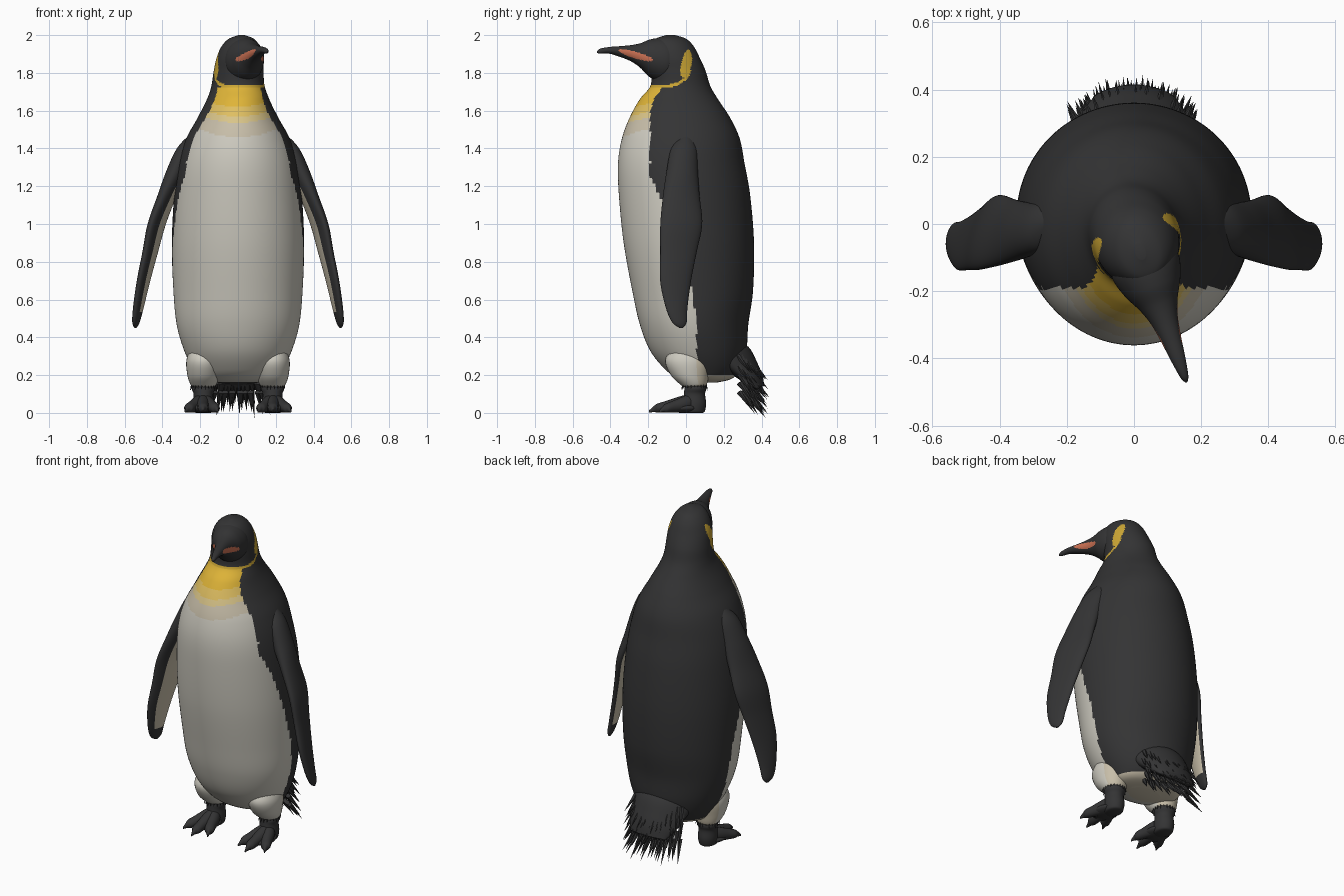
import bpy, bmesh, math, random
from mathutils import Vector, Matrix

random.seed(4)
if "Cube" in bpy.data.objects:
    bpy.data.objects.remove(bpy.data.objects["Cube"], do_unlink=True)

COLOURS = {
    "charcoal": (0.034, 0.034, 0.035), "belly_white": (0.62, 0.60, 0.53),
    "beige": (0.58, 0.52, 0.40), "pale_yellow": (0.70, 0.56, 0.25),
    "soft_yellow": (0.74, 0.52, 0.12), "yellow": (0.74, 0.46, 0.04),
    "amber": (0.60, 0.38, 0.035), "coral": (0.62, 0.17, 0.09),
}
NAMES = list(COLOURS)
MATS = []
for key, rgb in COLOURS.items():
    m = bpy.data.materials.new(key)
    m.use_nodes = True
    m.diffuse_color = (*rgb, 1)
    bsdf = m.node_tree.nodes["Principled BSDF"]
    bsdf.inputs["Base Color"].default_value = (*rgb, 1)
    bsdf.inputs["Roughness"].default_value = 0.8
    MATS.append(m)

YAW = math.radians(19.5)
PIVOT = Vector((0, -0.03, 0))
TURN = Matrix.Rotation(YAW, 3, 'Z')


def smooth_stations(pts, n):
    """Catmull-Rom resampling of tuples, n steps per span."""
    out = []
    for i in range(len(pts) - 1):
        a, b, c, d = (pts[max(0, min(len(pts) - 1, i + k))] for k in (-1, 0, 1, 2))
        for s in range(n):
            t = s / n
            out.append([0.5 * (2 * q + (r - p) * t + (2 * p - 5 * q + 4 * r - w) * t * t
                               + (3 * q - p - 3 * r + w) * t ** 3)
                        for p, q, r, w in zip(a, b, c, d)])
    out.append(list(pts[-1]))
    return out


def finish(name, bm, smooth=True):
    bmesh.ops.recalc_face_normals(bm, faces=bm.faces)
    me = bpy.data.meshes.new(name)
    for m in MATS:
        me.materials.append(m)
    bm.to_mesh(me)
    bm.free()
    for p in me.polygons:
        p.use_smooth = smooth
    ob = bpy.data.objects.new(name, me)
    bpy.context.collection.objects.link(ob)
    return ob


def loft(name, stations, ring, segs, paint=lambda c, a: "charcoal"):
    """Skin rings; ring(station, angle) gives a point, paint picks a colour."""
    bm = bmesh.new()
    step = 2 * math.pi / segs
    rows = [[bm.verts.new(ring(s, j * step)) for j in range(segs)] for s in stations]
    for lo, hi in zip(rows, rows[1:]):
        for j in range(segs):
            k = (j + 1) % segs
            f = bm.faces.new((lo[j], lo[k], hi[k], hi[j]))
            f.material_index = NAMES.index(paint(f.calc_center_median(), (j + 0.5) * step))
    for row in (rows[0], rows[-1]):
        f = bm.faces.new(row)
        f.material_index = NAMES.index(paint(f.calc_center_median(), 0))
    return finish(name, bm)


def lerp_table(table, z):
    for (z0, v0), (z1, v1) in zip(table, table[1:]):
        if z <= z1:
            return v0 + (v1 - v0) * max(0, (z - z0) / (z1 - z0))
    return table[-1][1]


# Body, neck and head: height, front y, back y, half width
BODY = [(.16, .02, .16, .10), (.18, -.04, .24, .19), (.23, -.11, .29, .235),
        (.33, -.19, .32, .285), (.47, -.245, .33, .325), (.65, -.285, .355, .342),
        (.9, -.33, .36, .35), (1.15, -.355, .34, .338), (1.32, -.36, .31, .315),
        (1.45, -.34, .285, .275), (1.56, -.30, .235, .215), (1.66, -.245, .17, .165),
        (1.73, -.19, .13, .14), (1.81, -.185, .105, .13), (1.88, -.19, .072, .122),
        (1.94, -.185, .04, .10), (1.98, -.165, 0, .065), (2.0, -.11, -.06, .015)]
# Height and y of the edge between dark back and pale front
EDGE = [(.13, .06), (.5, .055), (.65, .03), (.9, -.05), (1.15, -.14), (1.25, -.19),
        (1.6, -.19), (1.66, -.17), (1.73, -.12)]
HOOD = [(-.13, 1.73), (-.09, 1.742), (-.04, 1.775), (-.01, 1.82)]


def body_ring(s, a):
    z, front, back, rx = s
    p = Vector((rx * math.cos(a), (front + back) / 2 + (back - front) / 2 * math.sin(a), z))
    t = max(0, min(1, (z - 1.58) / 0.24))
    rot = Matrix.Rotation(YAW * t * t * (3 - 2 * t), 3, 'Z')
    return PIVOT + rot @ (p - PIVOT)


def body_paint(c, a):
    if c.z > 1.725:
        q = TURN.inverted() @ (c - PIVOT) + PIVOT
        ear_y = (q.y + .038 - (c.z - 1.855) * .25) / .03
        if abs(q.x) > .05 and ear_y ** 2 + ((c.z - 1.85) / .075) ** 2 < 1:
            return "amber"
        if q.y < -.015 and abs(c.z - lerp_table(HOOD, q.y)) < .009:
            return "amber"
        return "charcoal"
    if c.z < .2 and c.y > .05:
        return "beige"
    if c.y > lerp_table(EDGE, c.z):
        return "charcoal"
    s = c.z - c.x * c.x
    for level, colour in ((1.62, "yellow"), (1.57, "soft_yellow"), (1.535, "pale_yellow"),
                          (1.46, "beige")):
        if s > level:
            return colour
    return "belly_white"


loft("body", smooth_stations(BODY, 12), body_ring, 128, body_paint)

# Face and beak: distance forward, top z, bottom z, half width
BEAK = [(.04, 1.97, 1.78, .085), (.10, 1.985, 1.75, .105), (.165, 1.978, 1.775, .088),
        (.22, 1.958, 1.825, .06), (.27, 1.948, 1.858, .042), (.33, 1.942, 1.882, .031),
        (.40, 1.937, 1.902, .021), (.45, 1.928, 1.902, .012), (.468, 1.914, 1.906, .003)]


def beak_ring(s, a):
    d, top, bottom, hw = s
    p = Vector((hw * math.cos(a), -d, (top + bottom) / 2 + (top - bottom) / 2 * math.sin(a)))
    return PIVOT + TURN @ p


def beak_paint(c, a):
    d = -(TURN.inverted() @ (c - PIVOT)).y
    t = (d - .18) / .175
    if 0 < t < 1 and abs(c.z - 1.868 - .052 * t) < .036 * math.sqrt(t * (1 - t)):
        return "coral"
    return "charcoal"


loft("beak", smooth_stations(BEAK, 10), beak_ring, 72, beak_paint)

# Flippers: height, x, y, half chord, half thickness
FLIPPER = [(1.47, .23, 0, .03, .03), (1.4, .272, -.01, .07, .05), (1.28, .322, -.02, .085, .055),
           (1.15, .375, -.025, .10, .045), (1.0, .43, -.025, .115, .038),
           (.85, .465, -.04, .10, .032), (.7, .5, -.055, .085, .028),
           (.56, .527, -.05, .06, .024), (.48, .54, -.035, .04, .017), (.45, .543, -.025, .01, .005)]


def flipper_paint(c, a):
    inner = math.sin(a) < 0 and -.93 < math.cos(a) < .5
    return "beige" if inner and .54 < c.z < 1.2 else "charcoal"


# Thighs and ankles: height, y, half width, half depth
THIGH = [(.36, .02, .06, .08), (.28, .01, .09, .12), (.2, .02, .085, .10), (.15, .04, .068, .07),
         (.135, .045, .05, .05)]
ANKLE = [(.17, .05, .05, .05), (.13, .05, .062, .058), (.10, .045, .052, .056),
         (.05, .045, .055, .062), (.01, .04, .05, .06), (0, .04, .04, .05)]
# Toe: fraction along, height, half width, half height
TOE = [(0, .062, .03, .045), (.3, .048, .036, .042), (.6, .034, .03, .032), (.8, .026, .027, .025),
       (.88, .022, .014, .018), (1, .008, .003, .006)]


def spike(bm, base, direction, length, radius):
    """One slim pointed feather."""
    rot = direction.to_track_quat('Z', 'Y').to_matrix().to_4x4()
    mat = Matrix.Translation(base + direction.normalized() * length / 2) @ rot
    bmesh.ops.create_cone(bm, cap_ends=True, segments=5, radius1=radius, radius2=0,
                          depth=length, matrix=mat)


for side, label in ((1, "left"), (-1, "right")):
    def flipper_ring(s, a):
        z, x, y, chord, thick = s
        u, v = chord * math.cos(a), thick * math.sin(a)
        return Vector((side * (x + .28 * u + .96 * v), y - .96 * u + .28 * v, z))

    def leg_ring(s, a):
        z, y, hw, hd = s
        return Vector((side * .183 + hw * math.cos(a), y + hd * math.sin(a), z))

    loft(label + "_flipper", smooth_stations(FLIPPER, 8), flipper_ring, 48, flipper_paint)
    loft(label + "_thigh", smooth_stations(THIGH, 6), leg_ring, 32,
         lambda c, a: "belly_white" if c.y < .06 else "beige")
    loft(label + "_ankle", smooth_stations(ANKLE, 4), leg_ring, 24)

    # Three splayed toes ending in claws
    start = Vector((side * .185, .05, 0))
    for toe, (tx, ty) in enumerate(((.105, -.15), (.185, -.195), (.28, -.14))):
        along = Vector((side * tx, ty, 0)) - start
        across = Vector((-along.y, along.x, 0)).normalized()

        def toe_ring(s, a):
            t, z, hw, hh = s
            p = start + along * t + across * hw * math.cos(a)
            p.z = max(0, z + hh * math.sin(a))
            return p
        loft(f"{label}_toe_{toe + 1}", smooth_stations(TOE, 5), toe_ring, 16)

    # Web between the toes
    bm = bmesh.new()
    bmesh.ops.create_uvsphere(bm, u_segments=20, v_segments=10, radius=1, matrix=Matrix.Translation(
        (side * .188, -.02, .026)) @ Matrix.Diagonal((.07, .09, .026, 1)))
    finish(label + "_foot_web", bm)

    # Ring of short feathers above the ankle
    bm = bmesh.new()
    for k in range(22):
        a = k * math.tau / 22
        out = Vector((math.cos(a), math.sin(a), 0))
        spike(bm, Vector((side * .183, .045, .165)) + out * .055,
              Vector((out.x * .35, out.y * .35, -1)), random.uniform(.03, .05), .009)
    finish(label + "_ankle_feathers", bm, False)

# Tail wedge: y, z, half width, half thickness
TAIL = [(.2, .36, .2, .07), (.27, .29, .19, .085), (.33, .22, .17, .065),
        (.37, .17, .15, .045), (.40, .13, .12, .02)]


def tail_ring(s, a):
    y, z, hw, ht = s
    w, t = hw * math.cos(a), ht * math.sin(a)
    return Vector((w, y + .75 * t - 1.6 * w * w, z + .66 * t))


loft("tail", smooth_stations(TAIL, 6), tail_ring, 40)

# Overlapping rows of tail feathers
bm = bmesh.new()
for row in range(5):
    for k in range(17):
        f = (k - 8 + random.uniform(-.4, .4)) / 8
        base = Vector((f * .155, .285 + .018 * row - .05 * f * f, .27 - .035 * row))
        base += Vector((0, .75, .66)) * (.05 - .02 * row)
        aim = Vector((f * .25, .66 - .15 * abs(f), -.75 + random.uniform(-.08, .08)))
        spike(bm, base, aim, random.uniform(.13, .18) - .03 * f * f, .015)
finish("tail_feathers", bm, False)
